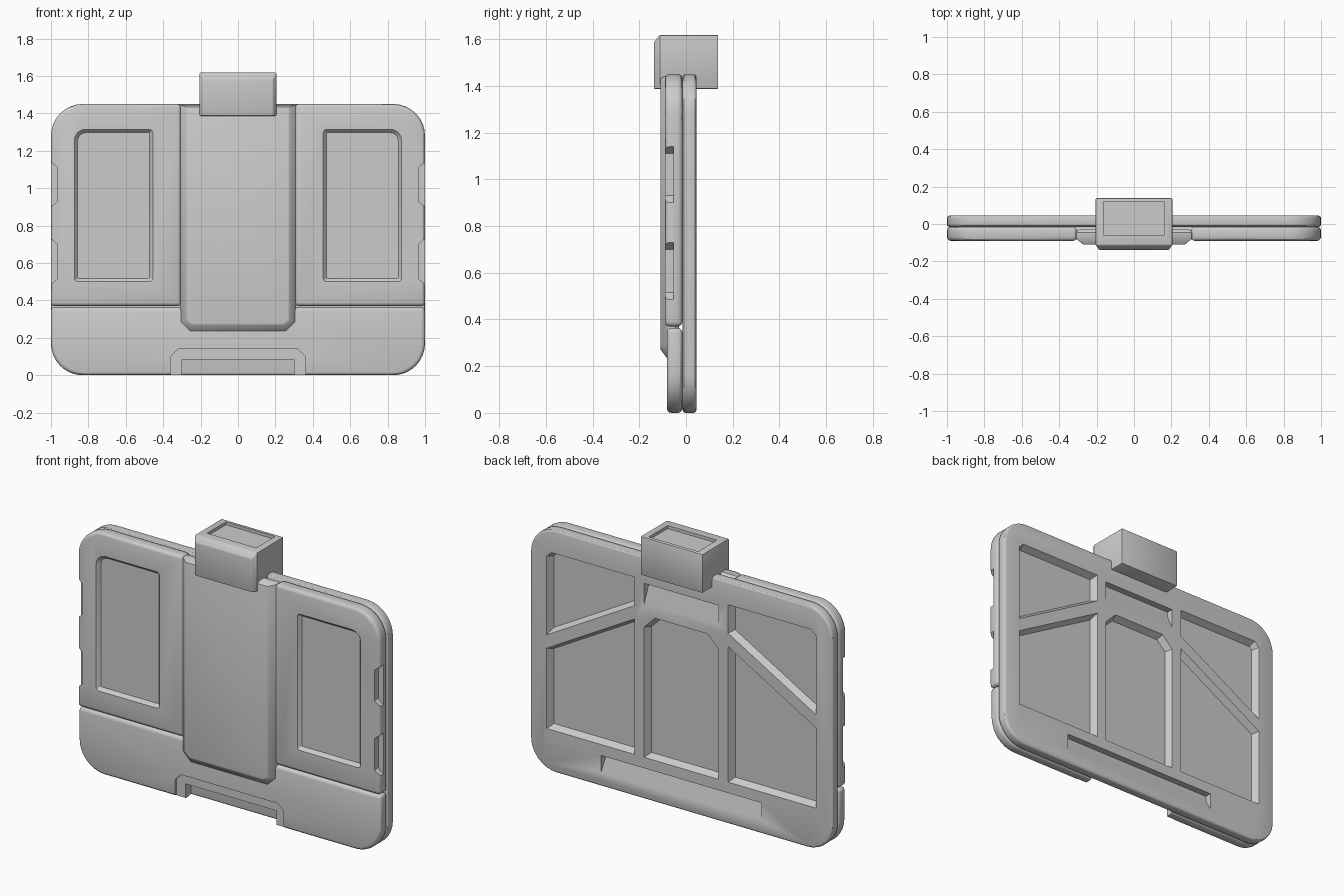
import bpy, bmesh, math
from mathutils import Vector

if "Cube" in bpy.data.objects:
    bpy.data.objects.remove(bpy.data.objects["Cube"])


def rrect(x0, x1, z0, z1, radii, n=8):
    """Counter-clockwise rounded rectangle in x,z; radii: bl, br, tr, tl."""
    pts = []
    corners = [(x0, z0, 1, 1), (x1, z0, -1, 1), (x1, z1, -1, -1), (x0, z1, 1, -1)]
    for k, ((x, z, sx, sz), r) in enumerate(zip(corners, radii)):
        if r == 0:
            pts.append((x, z))
            continue
        for i in range(n + 1):
            a = math.pi + (k + i / n) * math.pi / 2
            pts.append((x + sx * r + r * math.cos(a), z + sz * r + r * math.sin(a)))
    return pts


def inset(pts, d):
    """Move every side of a counter-clockwise outline inwards by d."""
    out = []
    for i, p in enumerate(pts):
        p = Vector(p)
        e1 = (p - Vector(pts[i - 1])).normalized()
        e2 = (Vector(pts[(i + 1) % len(pts)]) - p).normalized()
        n1, n2 = Vector((-e1.y, e1.x)), Vector((-e2.y, e2.x))
        out.append(tuple(p + (n1 + n2) * d / (1 + n1.dot(n2))))
    return out


def loft(name, sections, side=1, axis='Y'):
    """Skin matching outlines; sections: list of (depth, outline)."""
    bm = bmesh.new()
    rings = []
    for t, pts in sections:
        co = {'Y': lambda a, b: (a * side, t, b),
              'X': lambda a, b: (t, a, b),
              'Z': lambda a, b: (a, b, t)}[axis]
        rings.append([bm.verts.new(co(a, b)) for a, b in pts])
    bm.faces.new(rings[0])
    bm.faces.new(rings[-1])
    n = len(rings[0])
    for r, q in zip(rings, rings[1:]):
        for i in range(n):
            bm.faces.new((r[i], r[(i + 1) % n], q[(i + 1) % n], q[i]))
    bmesh.ops.recalc_face_normals(bm, faces=bm.faces)
    me = bpy.data.meshes.new(name)
    bm.to_mesh(me)
    bm.free()
    ob = bpy.data.objects.new(name, me)
    bpy.context.collection.objects.link(ob)
    return ob


def finish(ob, bevel=0, cutters=(), segments=3):
    """Bevel, carve, bake the modifiers and shade."""
    if bevel:
        m = ob.modifiers.new('bevel', 'BEVEL')
        m.width, m.segments = bevel, segments
        m.limit_method, m.angle_limit = 'ANGLE', math.radians(35)
    for c in cutters:
        c.hide_render = True
        m = ob.modifiers.new('cut', 'BOOLEAN')
        m.operation, m.solver, m.object = 'DIFFERENCE', 'EXACT', c
    dg = bpy.context.evaluated_depsgraph_get()
    me = bpy.data.meshes.new_from_object(ob.evaluated_get(dg))
    ob.modifiers.clear()
    ob.data = me
    for c in cutters:
        bpy.data.objects.remove(c)
    bpy.ops.object.select_all(action='DESELECT')
    ob.select_set(True)
    bpy.context.view_layer.objects.active = ob
    bpy.ops.object.shade_smooth_by_angle(angle=math.radians(30))


def pocket(pts, surface, floor, slope, side=1):
    """Cutter for a recess with sloping walls."""
    out = 0.03 if surface > floor else -0.03
    return loft('cutter', [(surface + out, pts), (surface, pts),
                           (floor, inset(pts, slope))], side)


# back plate with ribbed recesses, a wedge slot and a wedge under the box
R = 0.17
back = loft('back_plate', [(y, rrect(-1, 1, 0, 1.45, [R] * 4)) for y in (-0.015, 0.045)])
cuts = []
for s in (1, -1):
    upper = [(0.31, 1.14), (0.89, 0.81), (0.89, 1.28), (0.86, 1.31), (0.31, 1.31)]
    lower = [(0.31, 0.25), (0.89, 0.25), (0.89, 0.73), (0.31, 1.06)]
    cuts += [pocket(p, 0.045, 0.005, 0.02, s) for p in (upper, lower)]
centre = [(-0.245, 0.25), (0.245, 0.25), (0.245, 1.03), (0.175, 1.10),
          (-0.175, 1.10), (-0.245, 1.03)]
cuts.append(pocket(centre, 0.045, 0.005, 0.02))
for w, z0, z1 in ((0.53, 0.085, 0.185), (0.245, 1.17, 1.29)):
    wedge = [(0.06, z0 - 0.02), (0.06, z1), (0.005, z1), (0.005, z1 - 0.03), (0.045, z0)]
    cuts.append(loft('cutter', [(-w, wedge), (w, wedge)], axis='X'))
finish(back, 0.014, cuts)

# upper front plates: shallow window recess and two grip notches each
for s, label in ((1, 'right'), (-1, 'left')):
    outline = rrect(0.305, 1, 0.37, 1.45, [0, 0, R, 0])
    plate = loft('upper_front_plate_' + label, [(-0.09, outline), (-0.015, outline)], s)
    window = rrect(0.455, 0.875, 0.50, 1.315, [0.02, 0.02, 0.06, 0.02], 4)
    cuts = [pocket(window, -0.09, -0.07, 0.018, s)]
    for z0, z1 in ((0.90, 1.14), (0.485, 0.73)):
        notch = [(1.02, z0 - 0.02), (1.02, z1 + 0.02), (1.0, z1), (0.965, z1 - 0.03),
                 (0.965, z0 + 0.03), (1.0, z0)]
        cuts.append(loft('cutter', [(-0.12, notch), (-0.053, notch)], s))
    finish(plate, 0.02, cuts)

# lower front plate with a stepped cut-out at the bottom
outline = rrect(-1, 1, 0, 0.363, [R, R, 0, 0])
lower_plate = loft('lower_front_plate', [(-0.082, outline), (-0.015, outline)])
step = [(-0.36, -0.1), (0.36, -0.1), (0.36, 0.10), (0.32, 0.14), (-0.32, 0.14), (-0.36, 0.10)]
gap = rrect(-0.3, 0.3, -0.1, 0.085, [0] * 4)
finish(lower_plate, 0.02, [loft('cutter', [(-0.2, step), (-0.067, step)]),
                           loft('cutter', [(-0.21, gap), (0.01, gap)])])

# raised central panel with sloping sides and foot
base = [(-0.31, 0.285), (-0.255, 0.23), (0.255, 0.23), (0.31, 0.285), (0.31, 1.445), (-0.31, 1.445)]
face = [(-0.272, 0.295), (-0.245, 0.272), (0.245, 0.272), (0.272, 0.295), (0.272, 1.435), (-0.272, 1.435)]
panel = loft('central_panel', [(-0.03, inset(base, 0.01)), (-0.045, base), (-0.078, base), (-0.11, face)])
finish(panel, 0.005, segments=2)

# box on the top edge with chamfered front and a recessed lid
w, z0, z1 = 0.205, 1.387, 1.618
base = rrect(-w, w, z0, z1, [0] * 4)
face = rrect(-w + 0.018, w - 0.018, z0, z1 - 0.032, [0] * 4)
box = loft('top_box', [(0.138, base), (-0.112, base), (-0.138, face)])
lid = rrect(-0.163, 0.163, -0.06, 0.118, [0] * 4)
finish(box, 0.005, [loft('cutter', [(1.6, lid), (1.66, lid)], axis='Z')], 2)
